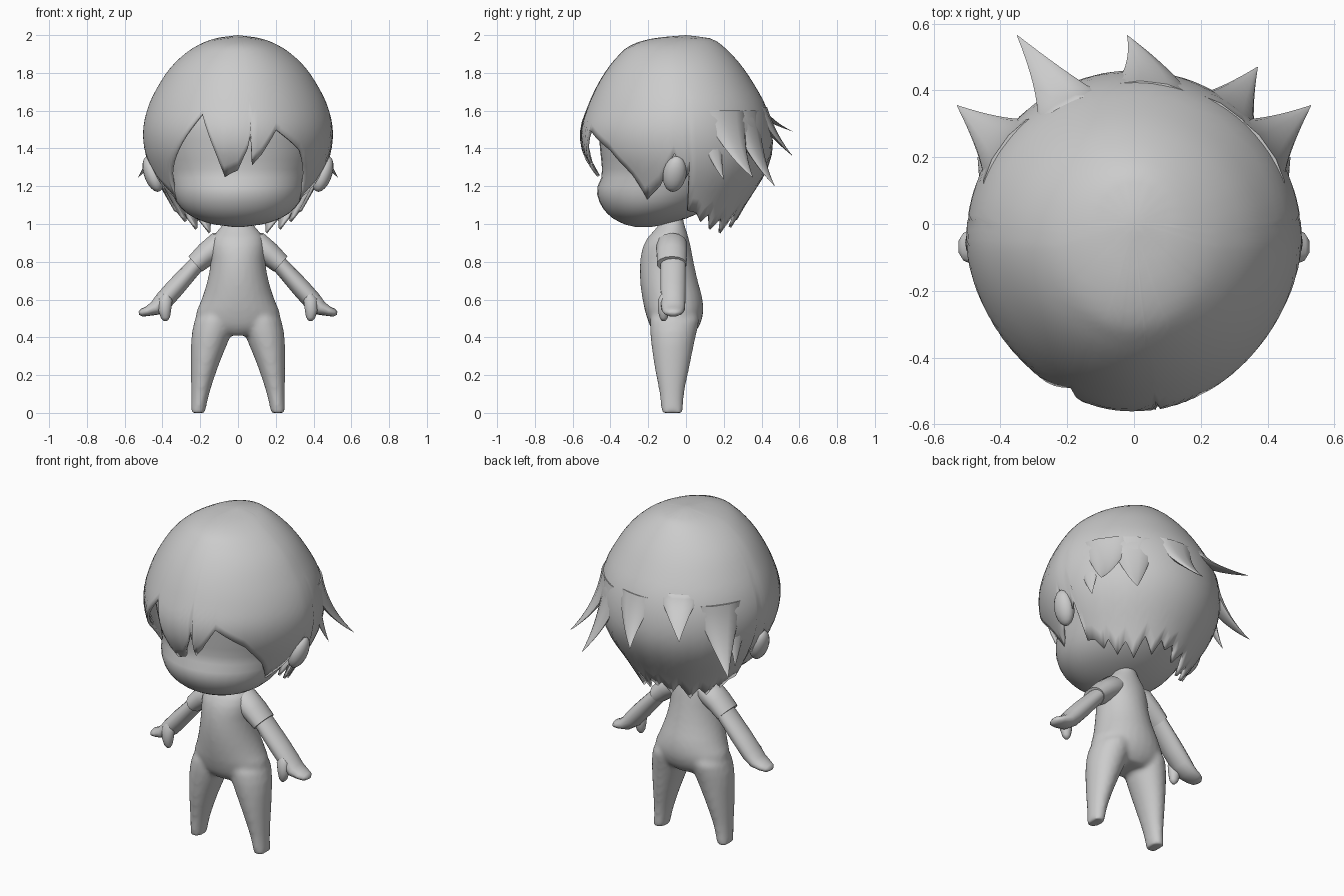
import bpy, bmesh, math
from mathutils import Vector

cube = bpy.data.objects.get("Cube")
if cube:
    bpy.data.objects.remove(cube, do_unlink=True)

grey = bpy.data.materials.new("plain grey")
grey.use_nodes = True
grey.diffuse_color = (0.6, 0.6, 0.6, 1)
grey.node_tree.nodes["Principled BSDF"].inputs["Base Color"].default_value = (0.6, 0.6, 0.6, 1)


def finish(name, bm, fix_normals=True):
    bmesh.ops.remove_doubles(bm, verts=bm.verts, dist=0.0005)
    if fix_normals:
        bmesh.ops.recalc_face_normals(bm, faces=bm.faces)
    mesh = bpy.data.meshes.new(name)
    bm.to_mesh(mesh)
    bm.free()
    mesh.materials.append(grey)
    obj = bpy.data.objects.new(name, mesh)
    bpy.context.collection.objects.link(obj)
    bpy.ops.object.select_all(action="DESELECT")
    obj.select_set(True)
    bpy.context.view_layer.objects.active = obj
    bpy.ops.object.shade_smooth_by_angle(angle=math.radians(60))
    return obj


def skin(bm, rings, caps=True):
    """Bridge a list of equal-length closed rings of points."""
    rows = [[bm.verts.new(p) for p in ring] for ring in rings]
    n = len(rows[0])
    for up, low in zip(rows, rows[1:]):
        for j in range(n):
            k = (j + 1) % n
            bm.faces.new((low[j], low[k], up[k], up[j]))
    if caps:
        bm.faces.new(rows[0])
        bm.faces.new(rows[-1][::-1])


def curve(table, x, col):
    """Smooth interpolation of one column of a table sorted by its first column."""
    x = min(max(x, table[0][0]), table[-1][0])
    i = max(k for k in range(len(table) - 1) if table[k][0] <= x)

    def slope(k):
        a, b = table[max(k - 1, 0)], table[min(k + 1, len(table) - 1)]
        return (b[col] - a[col]) / (b[0] - a[0])
    a, b = table[i], table[i + 1]
    h = b[0] - a[0]
    t = (x - a[0]) / h
    return ((2*t**3 - 3*t**2 + 1) * a[col] + (t**3 - 2*t**2 + t) * h * slope(i)
            + (3*t**2 - 2*t**3) * b[col] + (t**3 - t**2) * h * slope(i + 1))


def around(table, angle, z, cx=0, pinch=1):
    """Point on an oval body whose rows are height, half width, front y, back y."""
    rx, front, back = (curve(table, z, c) for c in (1, 2, 3))
    c = math.cos(angle)
    c = c ** pinch if c > 0 else c
    return Vector((cx + rx * math.sin(angle), (front + back) / 2 - (back - front) / 2 * c, z))


def oval_rings(table, steps, sides, shift=lambda z: 0):
    low, high = table[0][0], table[-1][0]
    for i in range(steps + 1):
        z = high - (high - low) * (1 - math.cos(math.pi * i / steps)) / 2
        yield [around(table, math.tau * j / sides, z, shift(z)) for j in range(sides)]


def limb_rings(path, y, sides=14):
    """Rings along an x-z path; rows are x, z, half thickness, half depth."""
    for i, (x, z, a, b) in enumerate(path):
        p, q = path[max(i - 1, 0)], path[min(i + 1, len(path) - 1)]
        d = Vector((q[0] - p[0], 0, q[1] - p[1])).normalized()
        side = Vector((-d.z, 0, d.x))
        yield [Vector((x, y, z)) + side * a * math.cos(math.tau * j / sides)
               + Vector((0, b * math.sin(math.tau * j / sides), 0)) for j in range(sides)]


def mirrored(obj):
    obj.modifiers.new("mirror", "MIRROR")
    return obj


# Head with a soft jaw and slightly dented eye line
HEAD = [(0.985, 0.03, -0.27, -0.18), (1.0, 0.14, -0.33, -0.1), (1.04, 0.245, -0.4, 0.03),
        (1.1, 0.315, -0.45, 0.14), (1.18, 0.355, -0.472, 0.24), (1.26, 0.38, -0.445, 0.31),
        (1.4, 0.43, -0.455, 0.38), (1.55, 0.435, -0.46, 0.37), (1.75, 0.34, -0.37, 0.26),
        (1.9, 0.1, -0.15, 0.1)]
bm = bmesh.new()
skin(bm, list(oval_rings(HEAD, 28, 40)))
finish("head", bm)

# Ears, tucked under the hair
bm = bmesh.new()
bmesh.ops.create_uvsphere(bm, u_segments=16, v_segments=10, radius=1)
for v in bm.verts:
    v.co = Vector((0.45 + 0.05 * v.co.x + 0.025 * v.co.z,
                   -0.06 + 0.062 * v.co.y + 0.01 * v.co.z, 1.265 + 0.095 * v.co.z))
mirrored(finish("ears", bm))

# Hair shell: an oval cap cut along a jagged hem
HAIR = [(0.94, 0.27, -0.34, 0.225), (1.1, 0.36, -0.4, 0.315), (1.25, 0.445, -0.475, 0.41),
        (1.37, 0.49, -0.545, 0.455), (1.5, 0.502, -0.56, 0.455), (1.63, 0.472, -0.518, 0.42),
        (1.74, 0.417, -0.467, 0.36), (1.83, 0.355, -0.41, 0.3), (1.9, 0.282, -0.35, 0.24),
        (1.95, 0.205, -0.285, 0.185), (1.985, 0.11, -0.16, 0.12), (2.0, 0.0, 0.0, 0.0)]
# Angle from the front in degrees, then height of the hem
SIDE = [(52, 1.26), (60, 1.13), (72, 1.2), (87, 1.375), (94, 1.24), (97, 1.28), (99, 1.07),
        (107, 1.06), (114, 1.01), (120, 1.05), (128, 0.97), (137, 1.03), (146, 0.95),
        (156, 1.06), (166, 0.98), (173, 1.06), (180, 1.02)]
FRINGE = [(-37, 1.43), (-23, 1.585), (-15, 1.4), (-9, 1.25), (0, 1.285), (6, 1.4),
          (7.5, 1.47), (9, 1.31), (15, 1.37), (24, 1.5), (42, 1.39)]
HEM = [(-a, z) for a, z in reversed(SIDE)] + FRINGE + SIDE
columns = []
for (a, za), (b, zb) in zip(HEM, HEM[1:]):
    n = max(1, round((b - a) / 3))
    columns += [(math.radians(a + (b - a) * i / n), za + (zb - za) * i / n) for i in range(n)]
ROWS = 22
bm = bmesh.new()
skin(bm, [[around(HAIR, a, 2 - (2 - hem) * (r / ROWS) ** 1.7, pinch=1.18) for a, hem in columns]
          for r in range(ROWS + 1)], caps=False)
hair = finish("hair_cap", bm, fix_normals=False)
shell = hair.modifiers.new("thickness", "SOLIDIFY")
shell.thickness, shell.offset = 0.015, -1


# Broad pointed locks peeling away from the cap
def lock(name, degrees, root_z, tip, width):
    a = math.radians(degrees)
    tip = Vector(tip)
    out = Vector((math.sin(a), -math.cos(a), 0))
    across = Vector((math.cos(a), math.sin(a), 0))
    root = around(HAIR, a, root_z) - out * 0.04
    mid = around(HAIR, a, root_z * 0.4 + tip.z * 0.6)
    rings = []
    for i in range(11):
        t = i / 10
        p = root * (1 - t) ** 2 + mid * 2 * t * (1 - t) + tip * t * t
        w = width * (1 - t) + 0.001
        rings.append([p + across * w * math.cos(math.tau * j / 10)
                      + out * w * 0.35 * math.sin(math.tau * j / 10) for j in range(10)])
    bm = bmesh.new()
    skin(bm, rings)
    finish(name, bm)


lock("lock_back_right", 206, 1.66, (-0.35, 0.565, 1.49), 0.12)
lock("lock_back_middle", 173, 1.62, (-0.02, 0.565, 1.36), 0.13)
lock("lock_back_left", 143, 1.6, (0.37, 0.47, 1.2), 0.13)
for s, side in ((1, "left"), (-1, "right")):
    lock("lock_side_" + side, s * 125, 1.6, (s * 0.53, 0.355, 1.245), 0.14)
    lock("lock_low_" + side, s * 113, 1.5, (s * 0.468, 0.2, 1.235), 0.07)

# Torso, neck and legs blended into one soft body
TORSO = [(0.41, 0.1, -0.15, 0.03), (0.45, 0.205, -0.185, 0.065), (0.52, 0.224, -0.212, 0.09),
         (0.6, 0.193, -0.23, 0.088), (0.7, 0.162, -0.243, 0.062), (0.8, 0.145, -0.243, 0.04),
         (0.88, 0.145, -0.228, 0.025), (0.94, 0.13, -0.195, 0.01), (0.985, 0.09, -0.15, -0.005),
         (1.03, 0.06, -0.13, -0.015), (1.1, 0.06, -0.13, -0.015)]
LEG = [(0.0, 0.037, -0.13, -0.015), (0.1, 0.048, -0.14, -0.01), (0.25, 0.073, -0.168, 0.02),
       (0.4, 0.102, -0.188, 0.05), (0.5, 0.105, -0.19, 0.07), (0.6, 0.05, -0.15, 0.03)]
bm = bmesh.new()
skin(bm, list(oval_rings(TORSO, 24, 28)))
for s in (1, -1):
    skin(bm, list(oval_rings(LEG, 14, 20, lambda z: s * (0.212 - 0.1 * z - 0.17 * z * z))))
body = finish("body", bm)
remesh = body.modifiers.new("blend", "REMESH")
remesh.mode, remesh.voxel_size, remesh.use_smooth_shade = "VOXEL", 0.012, True
soft = body.modifiers.new("soften", "SMOOTH")
soft.factor, soft.iterations = 0.5, 8


# Short sleeves, arms with flat hands, and thumbs
def limb(name, path, y):
    bm = bmesh.new()
    skin(bm, list(limb_rings(path, y)))
    mirrored(finish(name, bm))


limb("sleeves", [(0.03, 0.915, 0.04, 0.06), (0.1, 0.89, 0.071, 0.083),
                 (0.165, 0.842, 0.063, 0.082), (0.226, 0.788, 0.054, 0.08)], -0.075)
limb("arms", [(0.18, 0.83, 0.042, 0.066), (0.24, 0.765, 0.045, 0.068),
              (0.33, 0.665, 0.05, 0.068), (0.395, 0.592, 0.05, 0.066),
              (0.435, 0.555, 0.04, 0.064), (0.48, 0.538, 0.026, 0.056),
              (0.51, 0.53, 0.021, 0.042), (0.525, 0.528, 0.008, 0.018)], -0.068)
limb("thumbs", [(0.375, 0.635, 0.012, 0.01), (0.383, 0.6, 0.036, 0.03), (0.388, 0.545, 0.034, 0.032),
                (0.384, 0.505, 0.024, 0.022), (0.382, 0.487, 0.01, 0.01)], -0.118)
